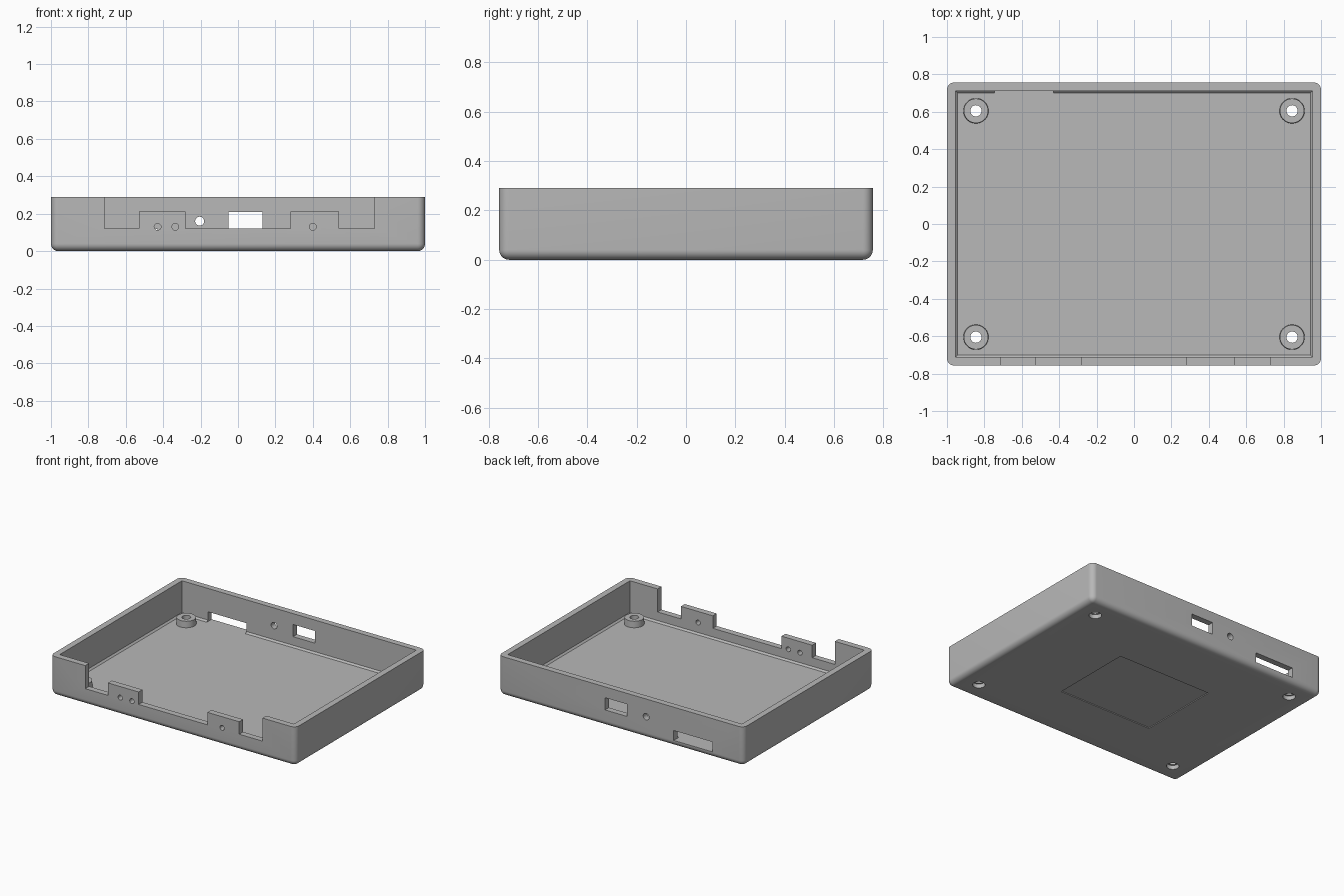
import bpy, bmesh, math
from mathutils import Matrix, Vector

HX, HY, H, WALL = 1.0, 0.757, 0.29, 0.045

if "Cube" in bpy.data.objects:
    bpy.data.objects.remove(bpy.data.objects["Cube"], do_unlink=True)

grey = bpy.data.materials.new("plain grey")
grey.use_nodes = True
grey.diffuse_color = (0.48, 0.48, 0.48, 1)
grey.node_tree.nodes["Principled BSDF"].inputs["Base Color"].default_value = grey.diffuse_color


def finish(name, bm):
    mesh = bpy.data.meshes.new(name)
    bm.to_mesh(mesh)
    bm.free()
    mesh.materials.append(grey)
    obj = bpy.data.objects.new(name, mesh)
    bpy.context.collection.objects.link(obj)
    return obj


def box(name, x0, x1, y0, y1, z0, z1, bottom=0, vertical=False, segments=1):
    """Box whose bottom edges, and optionally upright edges, are rounded."""
    bm = bmesh.new()
    bmesh.ops.create_cube(bm, size=1)
    centre = Vector((x0 + x1, y0 + y1, z0 + z1)) / 2
    for v in bm.verts:
        v.co = centre + v.co * Vector((x1 - x0, y1 - y0, z1 - z0))
    if bottom:
        edges = []
        for e in bm.edges:
            a, b = e.verts[0].co.z, e.verts[1].co.z
            if max(a, b) < centre.z or (vertical and abs(a - b) > 1e-4):
                edges.append(e)
        bmesh.ops.bevel(bm, geom=edges, offset=bottom, offset_type='OFFSET',
                        segments=segments, profile=0.5, affect='EDGES')
    return finish(name, bm)


def rod(name, centre, r_low, r_top, depth, axis='Z', sides=48):
    bm = bmesh.new()
    turn = Matrix.Rotation(math.pi / 2, 4, 'X') if axis == 'Y' else Matrix()
    bmesh.ops.create_cone(bm, cap_ends=True, segments=sides, radius1=r_low,
                          radius2=r_top, depth=depth,
                          matrix=Matrix.Translation(centre) @ turn)
    return finish(name, bm)


def combine(base, tool, operation='DIFFERENCE'):
    """Apply a boolean and discard the tool."""
    tool.hide_render = True
    mod = base.modifiers.new("cut", 'BOOLEAN')
    mod.operation, mod.object, mod.solver = operation, tool, 'EXACT'
    bpy.context.view_layer.objects.active = base
    bpy.ops.object.modifier_apply(modifier=mod.name)
    bpy.data.objects.remove(tool, do_unlink=True)


# Rounded tray and its cavity
tray = box("enclosure_tray", -HX, HX, -HY, HY, 0, H, 0.04, True, 8)
combine(tray, box("cavity", -HX + WALL, HX - WALL, -HY + WALL, HY - WALL,
                  WALL, H + 0.1, 0.012))

# Screw posts in the four corners, drilled and counterbored from below
for sx in (-1, 1):
    for sy in (-1, 1):
        x, y = sx * 0.845, sy * 0.605
        combine(tray, rod("post", (x, y, 0.06), 0.068, 0.065, 0.064), 'UNION')
        combine(tray, rod("screw_hole", (x, y, 0.05), 0.03, 0.03, 0.3))
        combine(tray, rod("counterbore", (x, y, 0), 0.042, 0.042, 0.06))

# Front opening: wide upper cut, then deeper notches that leave two tabs
front = (-HY - 0.1, -HY + WALL + 0.02)
combine(tray, box("upper_cut", -0.715, 0.73, *front, 0.212, H + 0.1))
for x0, x1 in ((-0.715, -0.53), (-0.28, 0.28), (0.54, 0.73)):
    combine(tray, box("notch", x0, x1, *front, 0.12, H + 0.05))

# Small round holes in the tabs
for x in (-0.43, -0.335, 0.40):
    combine(tray, rod("tab_hole", (x, -HY, 0.13), 0.018, 0.018, 0.2, 'Y', 32))

# Back wall: two rectangular ports and one round one
back = (HY - WALL - 0.02, HY + 0.1)
combine(tray, box("port", -0.05, 0.13, *back, 0.12, 0.21))
combine(tray, box("slot", -0.745, -0.43, *back, WALL, 0.118))
combine(tray, rod("round_port", (-0.205, HY, 0.16), 0.024, 0.024, 0.2, 'Y', 32))

# Shallow label recess underneath
combine(tray, box("recess", -0.40, 0.365, -0.32, 0.295, -0.1, 0.006))

# Smooth rounded areas, keep hard edges
bpy.ops.object.select_all(action='DESELECT')
tray.select_set(True)
bpy.context.view_layer.objects.active = tray
bpy.ops.object.shade_smooth_by_angle(angle=math.radians(30))
